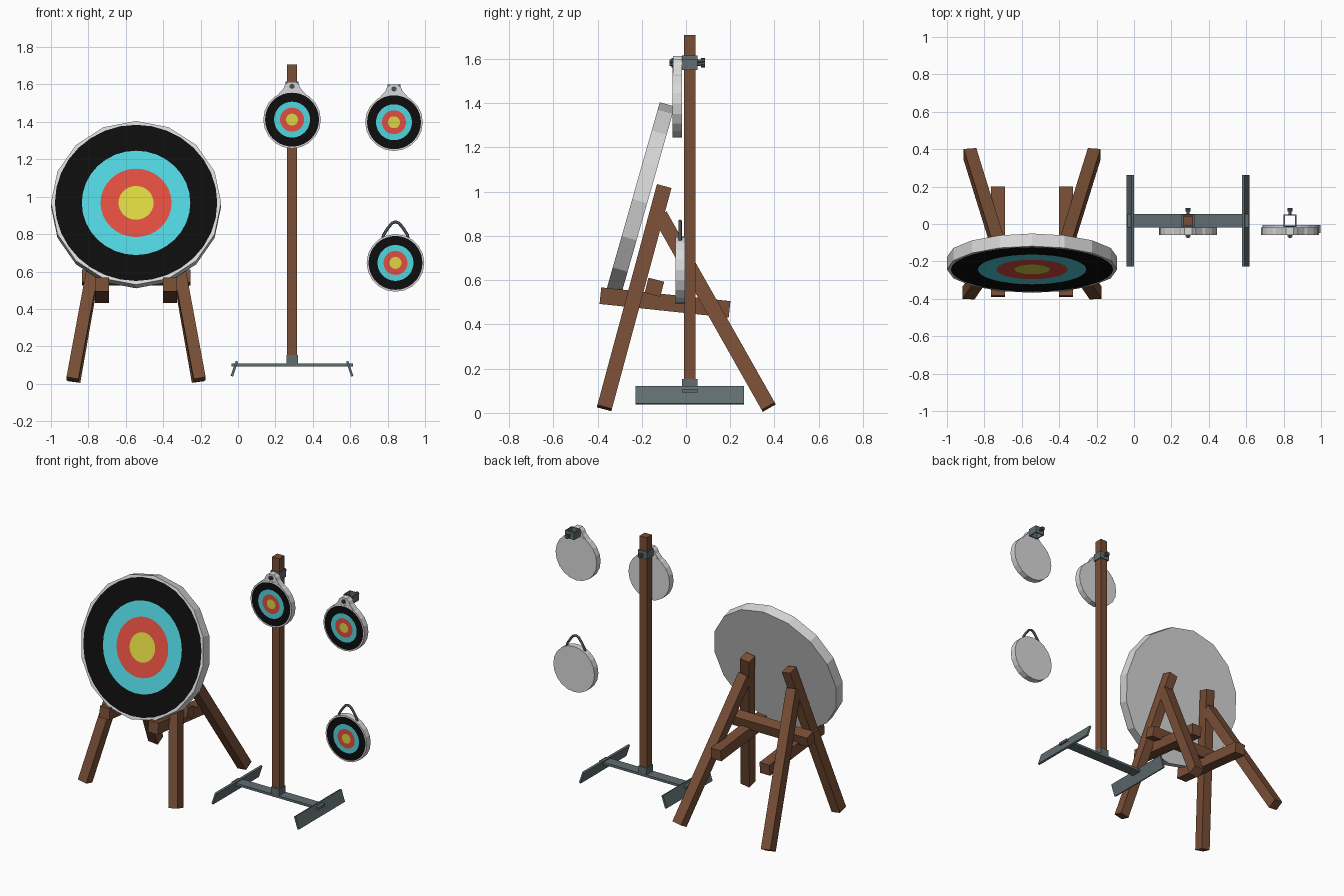
import bpy, bmesh, math
from mathutils import Vector, Matrix

if "Cube" in bpy.data.objects:
    bpy.data.objects.remove(bpy.data.objects["Cube"])


def material(name, rgb):
    m = bpy.data.materials.new(name)
    m.diffuse_color = (*rgb, 1)
    m.use_nodes = True
    m.node_tree.nodes["Principled BSDF"].inputs["Base Color"].default_value = m.diffuse_color
    return m


WOOD = material("brown wood", (0.19, 0.077, 0.037))
STEEL = material("blue grey steel", (0.12, 0.155, 0.165))
DARK = material("dark grey metal", (0.07, 0.075, 0.08))
WHITE = material("pale grey foam", (0.69, 0.69, 0.69))
BLACK = material("black ring", (0.004, 0.004, 0.004))
CYAN = material("cyan ring", (0.08, 0.66, 0.73))
RED = material("red ring", (0.75, 0.075, 0.052))
YELLOW = material("yellow centre", (0.72, 0.67, 0.055))


def finish(name, bm, mats):
    bmesh.ops.recalc_face_normals(bm, faces=bm.faces)
    me = bpy.data.meshes.new(name)
    bm.to_mesh(me)
    bm.free()
    for m in mats:
        me.materials.append(m)
    ob = bpy.data.objects.new(name, me)
    bpy.context.collection.objects.link(ob)
    return ob


def beam(name, p, q, w, h, mat, ref=(1, 0, 0)):
    """Box from p to q; w is its width along ref, h its depth."""
    p, q, ref = Vector(p), Vector(q), Vector(ref)
    d = (q - p).normalized()
    u = (ref - d * ref.dot(d)).normalized()
    v = d.cross(u)
    m = Matrix((u * w, v * h, d * (q - p).length)).transposed().to_4x4()
    m.translation = (p + q) / 2
    bm = bmesh.new()
    bmesh.ops.create_cube(bm, size=1, matrix=m)
    return finish(name, bm, [mat])


def rod(name, x, z, y0, y1, r, mat, sides=12):
    """Cylinder along y."""
    bm = bmesh.new()
    m = Matrix.Translation((x, (y0 + y1) / 2, z)) @ Matrix.Rotation(math.pi / 2, 4, 'X')
    bmesh.ops.create_cone(bm, cap_ends=True, segments=sides, radius1=r, radius2=r,
                          depth=y1 - y0, matrix=m)
    return finish(name, bm, [mat])


def target(name, centre, R, sides, rings, thick, tilt=0):
    """Disc facing -y whose front is cut into concentric coloured rings."""
    bm = bmesh.new()
    n = sides * 2

    def loop(r, y, poly=False):
        vs = []
        for i in range(n):
            a = 2 * math.pi * i / n
            k = r * (math.cos(math.pi / sides) if poly and i % 2 else 1)
            vs.append(bm.verts.new((k * math.sin(a), y, k * math.cos(a))))
        return vs

    loops = [loop(R, thick, True), loop(R, 0, True)] + [loop(r, 0) for r in rings]
    bm.faces.new(loops[0])
    for k in range(len(loops) - 1):
        for i in range(n):
            j = (i + 1) % n
            f = bm.faces.new((loops[k][i], loops[k][j], loops[k + 1][j], loops[k + 1][i]))
            f.material_index = max(0, k - 1)
    bm.faces.new(loops[-1]).material_index = len(rings)
    ob = finish(name, bm, [WHITE, BLACK, CYAN, RED, YELLOW])
    ob.location = centre
    ob.rotation_euler.x = tilt
    return ob


# Large target, leaning back on the easel
EX = -0.545
target("large_target", (EX, -0.243, 0.967), 0.455, 16,
       (0.434, 0.29, 0.19, 0.094), 0.07, math.radians(-15.9))

# Wooden easel: mirrored legs and side beams
for s, side in ((-1, "left"), (1, "right")):
    beam(side + "_front_leg", (EX + s * 0.34, -0.369, 0.022), (EX + s * 0.155, -0.1, 1.02),
         0.065, 0.068, WOOD)
    beam(side + "_rear_leg", (EX + s * 0.332, 0.374, 0.026), (EX + s * 0.18, -0.115, 0.89),
         0.068, 0.068, WOOD)
    beam(side + "_side_beam", (EX + s * 0.182, -0.387, 0.53), (EX + s * 0.182, 0.197, 0.468),
         0.074, 0.075, WOOD)
beam("easel_crossbar", (EX - 0.29, -0.143, 0.568), (EX + 0.29, -0.143, 0.568),
     0.073, 0.07, WOOD, ref=(0, 1, -0.26))

# Post stand: post, socket, base bar and slanted feet
PX, PY = 0.289, 0.017
beam("stand_post", (PX, PY, 0.1), (PX, PY, 1.708), 0.053, 0.054, WOOD)
beam("post_socket", (PX, PY, 0.093), (PX, PY, 0.153), 0.062, 0.07, STEEL)
beam("base_bar", (PX - 0.325, PY, 0.101), (PX + 0.325, PY, 0.101), 0.072, 0.016, STEEL,
     ref=(0, 1, 0))
for s, side in ((-1, "left"), (1, "right")):
    beam(side + "_stand_foot", (PX + s * 0.322, PY, 0.04), (PX + s * 0.295, PY, 0.12),
         0.013, 0.49, STEEL)


def clamp(name, x, z):
    """Hollow square sleeve with a through bolt and rear knob."""
    bm = bmesh.new()
    loops = []
    for hx, hz in ((0.034, -0.025), (0.034, 0.025), (0.0275, 0.025), (0.0275, -0.025)):
        loops.append([bm.verts.new((x + a * hx, PY + b * hx, z + hz))
                      for a, b in ((-1, -1), (1, -1), (1, 1), (-1, 1))])
    for k in range(4):
        for i in range(4):
            j = (i + 1) % 4
            m = loops[(k + 1) % 4]
            bm.faces.new((loops[k][i], loops[k][j], m[j], m[i]))
    finish(name + "_clamp", bm, [STEEL])
    rod(name + "_bolt_tip", x, z, -0.074, -0.018, 0.007, DARK)
    rod(name + "_bolt_nut", x, z, -0.066, -0.055, 0.015, DARK, 6)
    rod(name + "_knob_stem", x, z, PY + 0.033, 0.075, 0.008, DARK)
    rod(name + "_knob", x, z, 0.068, 0.085, 0.014, DARK, 8)


def hanging_tab(name, x, z, y0, y1):
    """Flared tab above a small target, from a mirrored half profile."""
    half = [(0.1, 0.105), (0.068, 0.142), (0.046, 0.166), (0.037, 0.187), (0.02, 0.202)]
    pts = half + [(-a, b) for a, b in reversed(half)]
    bm = bmesh.new()
    f = bm.faces.new([bm.verts.new((x + a, y0, z + b)) for a, b in pts])
    ext = bmesh.ops.extrude_face_region(bm, geom=[f])["geom"]
    bmesh.ops.translate(bm, vec=(0, y1 - y0, 0),
                        verts=[v for v in ext if isinstance(v, bmesh.types.BMVert)])
    finish(name, bm, [WHITE])


# Small targets: one on the post, one with a spare clamp, one with a handle
SMALL = (0.144, 0.096, 0.064, 0.032)
for name, x, z in (("post", PX, 1.412), ("spare", 0.834, 1.398)):
    target(name + "_target", (x, -0.06, z), 0.154, 20, SMALL, 0.042)
    hanging_tab(name + "_target_tab", x, z, -0.059, -0.019)
    clamp(name, x, z + 0.178)
target("handle_target", (0.842, -0.047, 0.646), 0.154, 20, SMALL, 0.042)

# Wire carrying handle
arc = [(0.068, 0.13), (0.064, 0.15), (0.038, 0.19), (0.018, 0.213)]
path = arc + [(0, 0.22)] + [(-a, b) for a, b in reversed(arc)]
cu = bpy.data.curves.new("handle_path", 'CURVE')
cu.dimensions = '3D'
cu.bevel_depth = 0.008
cu.bevel_resolution = 2
sp = cu.splines.new('POLY')
sp.points.add(len(path) - 1)
for p, (a, b) in zip(sp.points, path):
    p.co = (0.842 + a, -0.027, 0.646 + b, 1)
cu.materials.append(DARK)
handle = bpy.data.objects.new("carrying_handle", cu)
bpy.context.collection.objects.link(handle)
bpy.context.view_layer.objects.active = handle
handle.select_set(True)
bpy.ops.object.convert(target='MESH')
